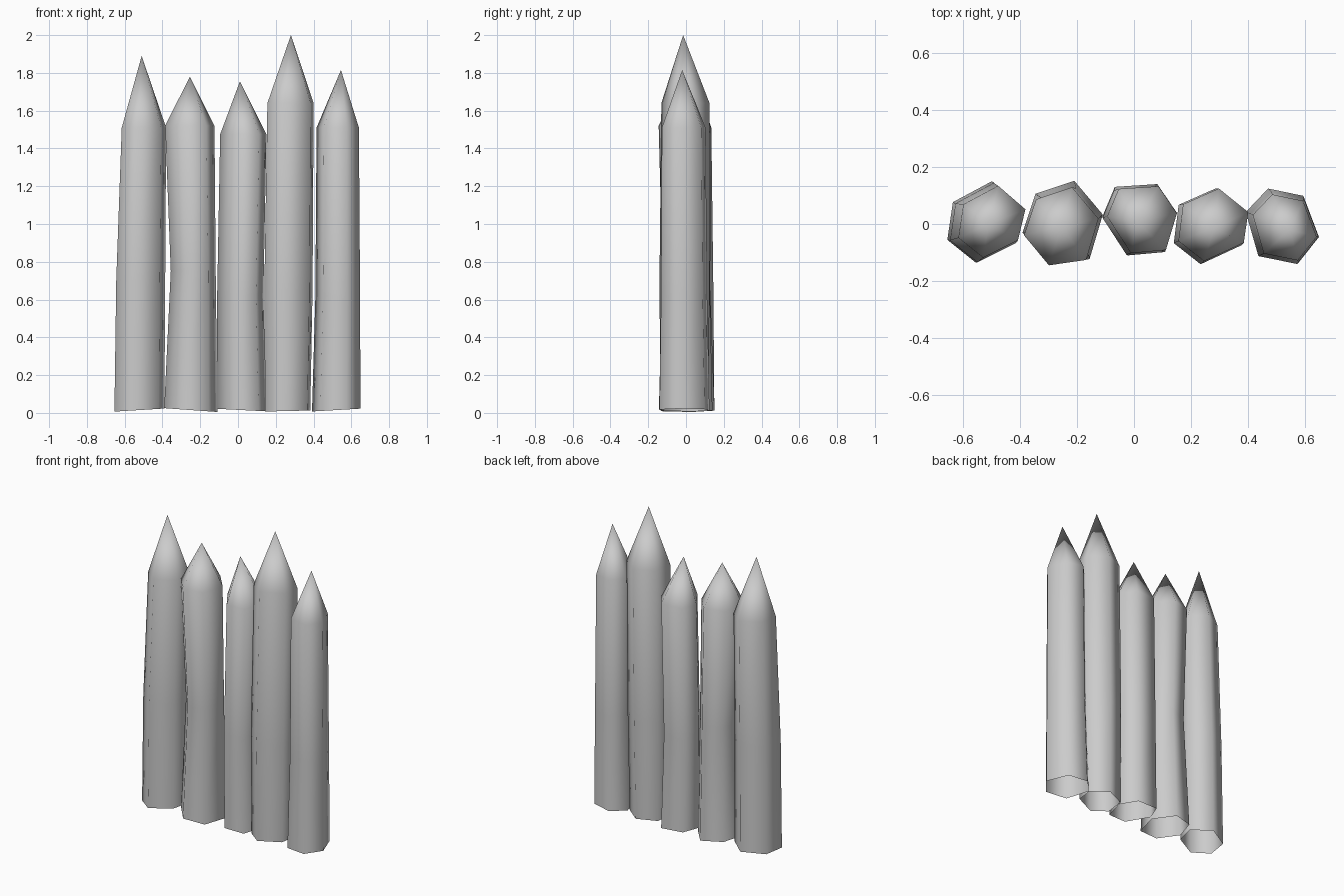
import bpy, bmesh

# Per stake: hexagonal footprint, rings (x, y, z, scale, tilt across x), pointed tip
STAKES = [
    ([(-.635, .08), (-.655, -.055), (-.555, -.135), (-.415, -.065), (-.385, .06), (-.495, .155)],
     [(-.522, .008, .015, .98, .06), (-.515, .005, .70, .96, 0), (-.498, .008, 1.51, .87, 0)],
     (-.51, .0, 1.89)),
    ([(-.35, .11), (-.397, -.03), (-.30, -.147), (-.155, -.126), (-.107, .035), (-.21, .157)],
     [(-.25, .004, .015, .97, -.07), (-.237, .0, .75, .82, 0), (-.255, -.008, 1.52, .90, 0)],
     (-.255, -.01, 1.78)),
    ([(-.07, .133), (-.114, .028), (-.023, -.112), (.11, -.10), (.152, .04), (.082, .143)],
     [(.02, .015, .015, .98, -.05), (.012, .01, .62, .92, 0), (.028, .015, 1.475, .92, 0)],
     (.01, .01, 1.755)),
    ([(.156, .07), (.138, -.07), (.236, -.147), (.387, -.077), (.404, .04), (.292, .13)],
     [(.263, -.008, .01, .90, .02), (.267, -.008, .65, .96, 0), (.278, -.003, 1.64, .92, 0)],
     (.28, -.015, 2.0)),
    ([(.404, .04), (.447, -.11), (.58, -.137), (.653, -.045), (.60, .095), (.48, .12)],
     [(.52, -.008, .015, 1.03, .06), (.528, -.01, .62, .95, 0), (.528, -.012, 1.51, .90, 0)],
     (.545, -.02, 1.815)),
]


def make_stake(index, outline, rings, tip):
    xs, ys = zip(*outline)
    mx, my = (min(xs) + max(xs)) / 2, (min(ys) + max(ys)) / 2
    bm = bmesh.new()
    loops = []
    for cx, cy, z, s, tilt in rings:
        loops.append([bm.verts.new((cx + (x - mx) * s, cy + (y - my) * s,
                                    z + (x - mx) * tilt)) for x, y in outline])
    apex = bm.verts.new(tip)
    n = len(outline)
    # shaft walls, open at the bottom
    for low, high in zip(loops, loops[1:]):
        for i in range(n):
            j = (i + 1) % n
            bm.faces.new((low[i], low[j], high[j], high[i]))
    # sharpened point
    for i in range(n):
        bm.faces.new((loops[-1][i], loops[-1][(i + 1) % n], apex))
    for f in bm.faces:
        f.smooth = True
    name = f"stake_{index}"
    mesh = bpy.data.meshes.new(name)
    bm.to_mesh(mesh)
    bm.free()
    bpy.context.collection.objects.link(bpy.data.objects.new(name, mesh))


# row of five wooden stakes
for k, (outline, rings, tip) in enumerate(STAKES, 1):
    make_stake(k, outline, rings, tip)
